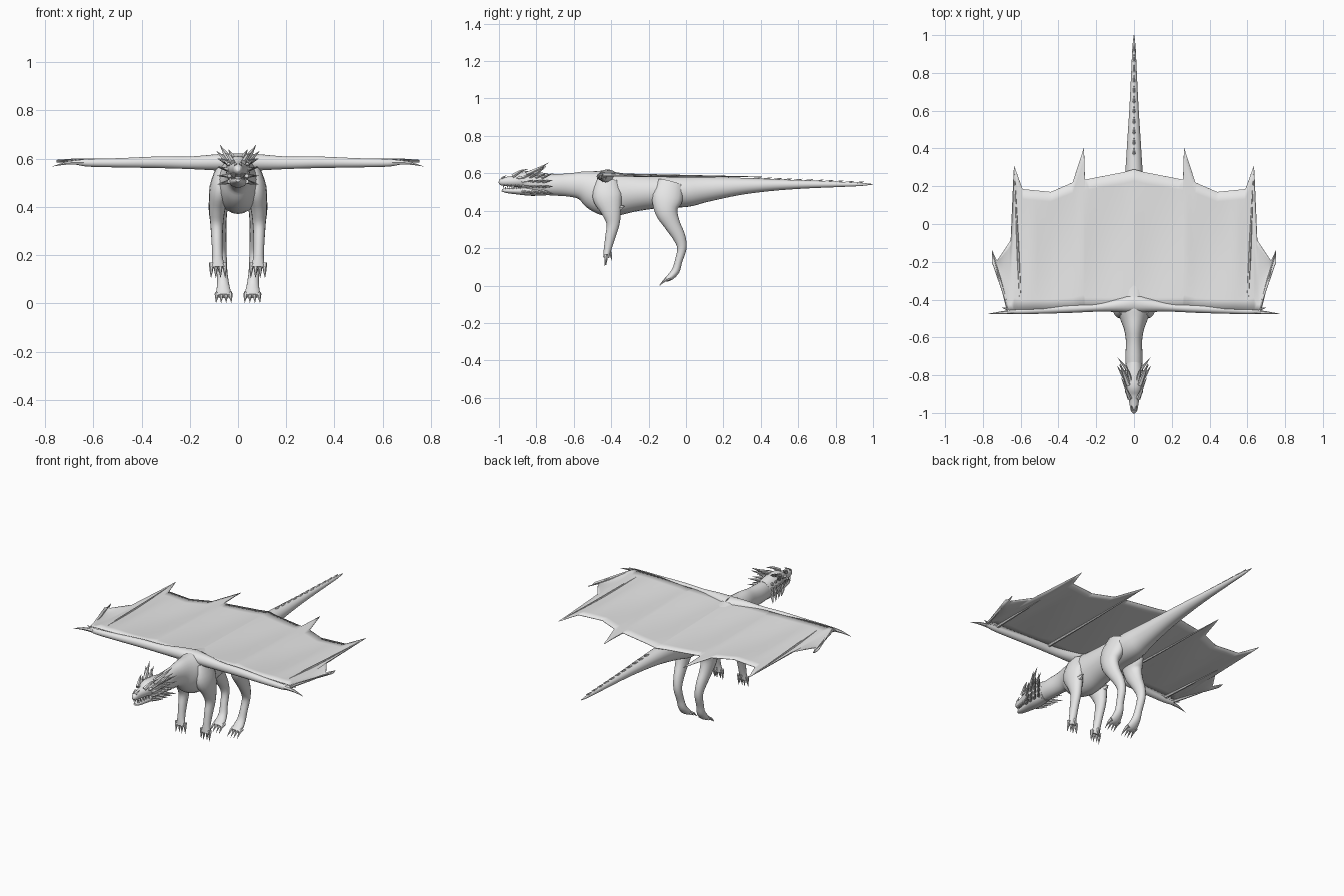
import bpy
import bmesh
import math
from mathutils import Vector

cube = bpy.data.objects.get("Cube")
if cube:
    bpy.data.objects.remove(cube, do_unlink=True)

grey = bpy.data.materials.new("plain grey")
grey.use_nodes = True
grey.diffuse_color = (0.8, 0.8, 0.8, 1)
grey.node_tree.nodes["Principled BSDF"].inputs["Base Color"].default_value = (0.8, 0.8, 0.8, 1)


def catmull(p0, p1, p2, p3, t):
    """Smooth blend between p1 and p2, for any tuple length."""
    return [0.5 * (2 * b + (c - a) * t + (2 * a - 5 * b + 4 * c - d) * t * t
                   + (3 * b - a - 3 * c + d) * t ** 3)
            for a, b, c, d in zip(p0, p1, p2, p3)]


def tube(bm, points, sides=16, steps=4):
    """Loft ellipses (x, y, z, half width, half depth) along a smooth path."""
    path = []
    last = len(points) - 1
    for i in range(last):
        quad = [points[min(max(k, 0), last)] for k in range(i - 1, i + 3)]
        path += [catmull(*quad, s / steps) for s in range(steps)]
    path.append(points[-1])
    centres = [Vector(p[:3]) for p in path]
    rings = []
    for i, p in enumerate(path):
        along = (centres[min(i + 1, len(path) - 1)] - centres[max(i - 1, 0)]).normalized()
        side = Vector((0, 1, 0)) if abs(along.x) > 0.8 else Vector((1, 0, 0))
        side = (side - along * side.dot(along)).normalized()
        up = along.cross(side)
        ring = []
        for k in range(sides):
            a = math.tau * k / sides
            ring.append(bm.verts.new(centres[i] + side * max(p[3], 0.0005) * math.cos(a)
                                     + up * max(p[4], 0.0005) * math.sin(a)))
        rings.append(ring)
    for r, s in zip(rings, rings[1:]):
        for k in range(sides):
            j = (k + 1) % sides
            bm.faces.new((r[k], r[j], s[j], s[k]))
    bm.faces.new(rings[0][::-1])
    bm.faces.new(rings[-1])


def spike(bm, base, tip, radius, bend=0.0):
    """Tapered horn or claw whose middle is raised by bend."""
    mid = [(a + b) / 2 for a, b in zip(base, tip)]
    mid[2] += bend
    tube(bm, [(*base, radius, radius), (*mid, radius * 0.65, radius * 0.65), (*tip, 0, 0)], 6, 2)


def profile(rows):
    """Turn (y, top, bottom, half width) rows into tube points."""
    return [(0, y, (top + low) / 2, w, (top - low) / 2) for y, top, low, w in rows]


def finish(name, bm, mirror=False, thickness=0):
    bmesh.ops.recalc_face_normals(bm, faces=bm.faces)
    mesh = bpy.data.meshes.new(name)
    bm.to_mesh(mesh)
    bm.free()
    mesh.materials.append(grey)
    obj = bpy.data.objects.new(name, mesh)
    bpy.context.collection.objects.link(obj)
    bpy.ops.object.select_all(action="DESELECT")
    obj.select_set(True)
    bpy.context.view_layer.objects.active = obj
    bpy.ops.object.shade_smooth_by_angle(angle=math.radians(50))
    if thickness:
        solid = obj.modifiers.new("Thickness", "SOLIDIFY")
        solid.thickness = thickness
        solid.offset = 0
    if mirror:
        obj.modifiers.new("Mirror", "MIRROR")


def lookup(table, x):
    """Straight-line reading of a list of (x, value) pairs."""
    for (a, va), (b, vb) in zip(table, table[1:]):
        if x <= b:
            return va + (vb - va) * (x - a) / (b - a)
    return table[-1][1]


# Neck, trunk and tail in one skin
bm = bmesh.new()
body = [(-.84, .59, .49, .034), (-.72, .595, .482, .045), (-.62, .6, .475, .043),
        (-.55, .612, .455, .055), (-.48, .62, .4, .08), (-.4, .61, .37, .092),
        (-.28, .595, .395, .09), (-.14, .587, .415, .085), (0, .587, .42, .078),
        (.1, .585, .445, .062), (.28, .577, .483, .046), (.45, .57, .505, .035),
        (.62, .563, .518, .024), (.8, .556, .526, .015), (.93, .55, .532, .009),
        (1, .543, .54, .002)]
tube(bm, profile(body), 24)
finish("body", bm)

# Low spines along the tail
bm = bmesh.new()
for i in range(11):
    y = 0.36 + i * 0.055
    z = lookup([(r[0], r[1]) for r in body], y)
    spike(bm, (0, y, z - .006), (0, y + .045, z + .006), .009)
finish("tail_spines", bm)

# Skull with snout, and lower jaw
bm = bmesh.new()
tube(bm, profile([(-1, .568, .55, .008), (-.985, .577, .535, .018), (-.94, .584, .53, .026),
                  (-.9, .594, .525, .036), (-.86, .612, .515, .046), (-.81, .61, .49, .05),
                  (-.74, .597, .48, .044)]), 20)
finish("skull", bm)
bm = bmesh.new()
tube(bm, profile([(-.985, .516, .504, .008), (-.96, .52, .495, .02), (-.9, .525, .487, .03),
                  (-.83, .535, .48, .04), (-.76, .54, .482, .036)]), 16)
finish("lower_jaw", bm)

# Teeth along both jaws
bm = bmesh.new()
for i in range(5):
    y = -.975 + i * .02
    x = .013 + i * .0035
    spike(bm, (x, y, .54), (x, y, .517), .004)
    spike(bm, (x, y + .01, .515), (x, y + .01, .533), .003)
finish("teeth", bm, mirror=True)

# Eyes, brows and nostrils
bm = bmesh.new()
tube(bm, [(.036, -.905, .575, .002, .002), (.039, -.89, .577, .008, .008),
          (.043, -.872, .578, .002, .002)], 10)
finish("eyes", bm, mirror=True)
bm = bmesh.new()
spike(bm, (.022, -.925, .585), (.055, -.845, .622), .012, .008)
spike(bm, (.008, -.985, .572), (.014, -.96, .59), .007)
finish("brows_and_nostrils", bm, mirror=True)

# Crown horns and the swept frill round the cheeks
bm = bmesh.new()
spike(bm, (.03, -.85, .595), (.075, -.735, .657), .015, -.004)
spike(bm, (.018, -.83, .6), (.04, -.745, .64), .011)
spike(bm, (.04, -.83, .585), (.09, -.75, .632), .012)
for row in range(4):
    z = .505 + row * .024
    for i in range(4):
        y = -.875 + i * .035
        spike(bm, (.036, y, z), (.068 + .006 * i, y + .062, z + .012 * (row - 1)), .009)
finish("horns_and_frill", bm, mirror=True)

# Front legs with hanging claws
bm = bmesh.new()
tube(bm, [(.055, -.42, .56, .035, .06), (.075, -.42, .48, .043, .08), (.086, -.4, .4, .035, .055),
          (.088, -.39, .33, .027, .035), (.087, -.405, .26, .023, .027),
          (.085, -.42, .19, .022, .02), (.083, -.427, .15, .03, .016)])
for i in range(4):
    x = .056 + i * .018
    spike(bm, (x, -.425, .168), (x * 1.1 - .009, -.428 - .006 * (i % 2), .105), .011)
spike(bm, (.083, -.405, .18), (.08, -.395, .13), .009)
spike(bm, (.088, -.37, .41), (.09, -.325, .425), .022)
finish("front_legs", bm, mirror=True)

# Hind legs with long feet
bm = bmesh.new()
tube(bm, [(.05, -.08, .55, .035, .07), (.07, -.1, .47, .044, .083), (.082, -.105, .4, .04, .062),
          (.081, -.075, .33, .033, .044), (.075, -.037, .26, .027, .034),
          (.07, -.022, .2, .023, .025), (.066, -.04, .13, .022, .02),
          (.062, -.055, .08, .025, .021), (.06, -.085, .045, .031, .018),
          (.06, -.11, .03, .028, .01)])
for i in range(4):
    x = .034 + i * .017
    spike(bm, (x, -.085, .04), (x * 1.25 - .015, -.143 + .004 * (i % 2), .001), .012, .008)
spike(bm, (.068, -.025, .2), (.068, .002, .21), .012)
finish("hind_legs", bm, mirror=True)

# Thick bones on the leading edge of the wings, ending in a claw
bm = bmesh.new()
tube(bm, [(0, -.42, .585, .05, .036), (.08, -.43, .585, .036, .034), (.2, -.442, .583, .022, .026),
          (.33, -.448, .585, .022, .024), (.5, -.457, .583, .018, .019),
          (.62, -.462, .583, .015, .016), (.67, -.46, .585, .009, .01)])
spike(bm, (.64, -.465, .585), (.77, -.475, .568), .012, .006)
spike(bm, (.65, -.455, .588), (.7, -.442, .594), .009)
finish("wing_arms", bm, mirror=True)

# Wing skin, stretched between the leading and scalloped trailing edges
lead = [(0, -.45), (.3, -.445), (.665, -.455), (.752, -.2)]
trail = [(0, .29), (.053, .275), (.26, .235), (.265, .405), (.325, .22), (.44, .17),
         (.59, .185), (.635, .31), (.652, -.085), (.725, -.195), (.752, -.14)]


def skin_height(x, y, t):
    sag = .012 * abs(math.sin(math.pi * x / .27)) * math.sin(math.pi * t)
    return .6 - .022 * (y + .45) - sag


bm = bmesh.new()
stations = sorted({p[0] for p in lead + trail} | {round(i * .025 + .012, 3) for i in range(29)})
columns = []
for x in stations:
    front, back = lookup(lead, x), lookup(trail, x)
    column = []
    for k in range(13):
        t = k / 12
        y = front + (back - front) * t
        column.append(bm.verts.new((x, y, skin_height(x, y, t))))
    columns.append(column)
for a, b in zip(columns, columns[1:]):
    for k in range(12):
        bm.faces.new((a[k], b[k], b[k + 1], a[k + 1]))
finish("wing_skin", bm, mirror=True, thickness=.003)

# Slim finger bones under the skin
bm = bmesh.new()
for start, end in (((.25, -.44), (.265, .4)), ((.6, -.45), (.634, .305)), ((.665, -.455), (.75, -.145))):
    spike(bm, (*start, .592), (*end, skin_height(*end, 1)), .009, -.003)
finish("wing_fingers", bm, mirror=True)
